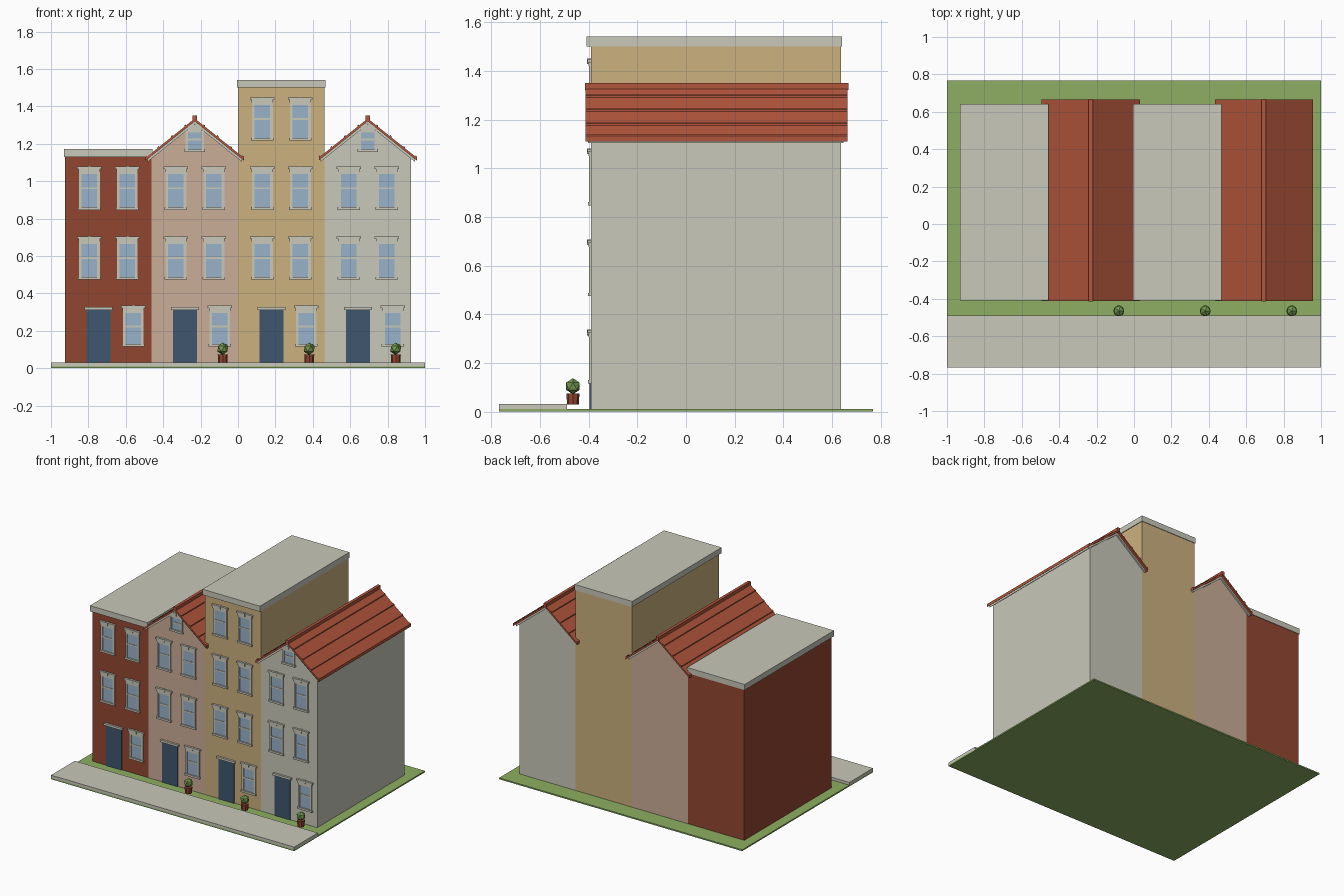
import bpy, bmesh, math
from mathutils import Matrix

if "Cube" in bpy.data.objects:
    bpy.data.objects.remove(bpy.data.objects["Cube"])


def material(name, rgb):
    m = bpy.data.materials.new(name)
    lin = [((c / 255 + 0.055) / 1.055) ** 2.4 for c in rgb]
    m.diffuse_color = (*lin, 1)
    m.use_nodes = True
    m.node_tree.nodes["Principled BSDF"].inputs["Base Color"].default_value = m.diffuse_color
    return m


BRICK = material("brick red", (146, 70, 48))
PINK = material("dusty pink", (203, 174, 152))
TAN = material("tan", (204, 177, 126))
STONE = material("pale stone", (200, 200, 186))
ROOF = material("roof red", (178, 86, 60))
GLASS = material("window blue", (152, 178, 201))
DOOR = material("door navy", (62, 86, 110))
GRASS = material("grass green", (141, 175, 98))
LEAF = material("leaf green", (116, 152, 80))


def finish(name, bm, mat):
    bmesh.ops.recalc_face_normals(bm, faces=bm.faces)
    me = bpy.data.meshes.new(name)
    bm.to_mesh(me)
    bm.free()
    me.materials.append(mat)
    ob = bpy.data.objects.new(name, me)
    bpy.context.collection.objects.link(ob)
    return ob


def boxes(name, mat, spans):
    """Each span is (x0, x1, y0, y1, z0, z1)."""
    bm = bmesh.new()
    for x0, x1, y0, y1, z0, z1 in spans:
        m = Matrix.Translation(((x0 + x1) / 2, (y0 + y1) / 2, (z0 + z1) / 2))
        bmesh.ops.create_cube(bm, size=1, matrix=m @ Matrix.Diagonal((x1 - x0, y1 - y0, z1 - z0, 1)))
    return finish(name, bm, mat)


def extrude_profiles(name, mat, profiles, y0, y1):
    """Extrude x-z outlines along y."""
    bm = bmesh.new()
    for pts in profiles:
        f = bm.faces.new([bm.verts.new((x, y0, z)) for x, z in pts])
        r = bmesh.ops.extrude_face_region(bm, geom=[f])
        bmesh.ops.translate(bm, vec=(0, y1 - y0, 0),
                            verts=[v for v in r["geom"] if isinstance(v, bmesh.types.BMVert)])
    return finish(name, bm, mat)


FRONT, BACK, W = -0.39, 0.637, 0.4625
SLOPE = 0.8


def chevron(cx, peak, half, thick):
    e = peak - half * SLOPE
    return [(cx - half, e), (cx, peak), (cx + half, e),
            (cx + half, e - thick), (cx, peak - thick), (cx - half, e - thick)]


def window(cx, z0, z1, trim, glass, half=0.056, head=0.065):
    """Framed sash window with sill, lintel and keystone."""
    y, b = FRONT, 0.014
    top = z1 - 0.028
    trim += [(cx - half, cx - half + b, y - 0.008, y, z0, top),
             (cx + half - b, cx + half, y - 0.008, y, z0, top),
             (cx - half + b, cx + half - b, y - 0.008, y, top - 0.012, top),
             (cx - half - 0.005, cx + half + 0.005, y - 0.013, y, z0 - 0.003, z0 + 0.011),
             (cx - head, cx + head, y - 0.015, y, z1 - 0.012, z1),
             (cx - head + 0.007, cx + head - 0.007, y - 0.011, y, top, z1 - 0.012),
             (cx - 0.008, cx + 0.008, y - 0.018, y, z1 - 0.02, z1 + 0.003)]
    mid = z0 + (top - z0) * 0.56
    trim.append((cx - half + b, cx + half - b, y - 0.006, y, mid - 0.005, mid + 0.005))
    glass.append((cx - half + b, cx + half - b, y - 0.003, y, z0 + 0.011, top - 0.012))


# Ground and pavement
boxes("lawn", GRASS, [(-1, 1, -0.768, 0.768, 0, 0.01)])
boxes("pavement", STONE, [(-1, 1, -0.768, -0.49, 0.008, 0.03)])

# Row of houses: label, wall colour, flat wall height (None = gabled), window rows
houses = [("brick_house", BRICK, 1.13, (0.477, 0.85)),
          ("pink_house", PINK, None, (0.477, 0.85)),
          ("tan_house", TAN, 1.5, (0.477, 0.85, 1.22)),
          ("pale_house", STONE, None, (0.477, 0.85))]

for i, (label, wall, height, rows) in enumerate(houses):
    x0 = -2 * W + i * W
    x1, cx = x0 + W, x0 + W / 2
    trim, glass = [], []
    if height:
        # Flat-roofed block with overhanging slab
        boxes(label + "_walls", wall, [(x0, x1, FRONT, BACK, 0.005, height)])
        boxes(label + "_flat_roof", STONE,
              [(x0 - 0.006, x1 + 0.005, -0.41, BACK + 0.004, height, height + 0.042)])
    else:
        # Gabled block
        eave = 1.312 - W / 2 * SLOPE
        extrude_profiles(label + "_walls", wall,
                         [[(x0, 0.005), (x1, 0.005), (x1, eave), (cx, 1.312), (x0, eave)]], FRONT, BACK)
        extrude_profiles(label + "_gable_trim", STONE,
                         [chevron(cx, 1.321, 0.252, 0.016)], -0.402, 0.648)
        extrude_profiles(label + "_roof", ROOF, [chevron(cx, 1.335, 0.262, 0.015)], -0.413, 0.665)
        # Raised course strips down both slopes and a ridge cap
        strips = []
        for side in (-1, 1):
            for d in (0.046, 0.118, 0.19, 0.254):
                za, zb = 1.335 - d * SLOPE, 1.335 - (d + 0.008) * SLOPE
                xa, xb = cx + side * d, cx + side * (d + 0.008)
                strips.append([(xa, za - 0.006), (xa, za + 0.007), (xb, zb + 0.007), (xb, zb - 0.006)])
        extrude_profiles(label + "_roof_courses", ROOF, strips, -0.413, 0.665)
        boxes(label + "_ridge", ROOF, [(cx - 0.011, cx + 0.011, -0.415, 0.668, 1.322, 1.35)])
        window(cx, 1.16, 1.30, trim, glass, 0.05, 0.045)

    # Upper windows, ground window and door
    for z in rows:
        for dx in (0.13, 0.333):
            window(x0 + dx, z, z + 0.228, trim, glass)
    window(x0 + 0.365, 0.118, 0.335, trim, glass)
    dx = x0 + 0.179
    boxes(label + "_door", DOOR, [(dx - 0.064, dx + 0.064, FRONT - 0.006, FRONT + 0.01, 0.001, 0.31)])
    trim.append((dx - 0.075, dx + 0.075, FRONT - 0.015, FRONT, 0.31, 0.326))
    boxes(label + "_window_trim", STONE, trim)
    boxes(label + "_window_glass", GLASS, glass)

    # Potted shrub beside the door (none at the first house)
    if i:
        px, py = x0 + 0.381, -0.465
        bm = bmesh.new()
        bmesh.ops.create_cone(bm, cap_ends=True, segments=8, radius1=0.024, radius2=0.027, depth=0.045,
                              matrix=Matrix.Translation((px, py, 0.0515)))
        finish(label + "_pot", bm, BRICK)
        bm = bmesh.new()
        bmesh.ops.create_icosphere(bm, subdivisions=1, radius=0.033,
                                   matrix=Matrix.Translation((px, py, 0.104)))
        finish(label + "_shrub", bm, LEAF)
